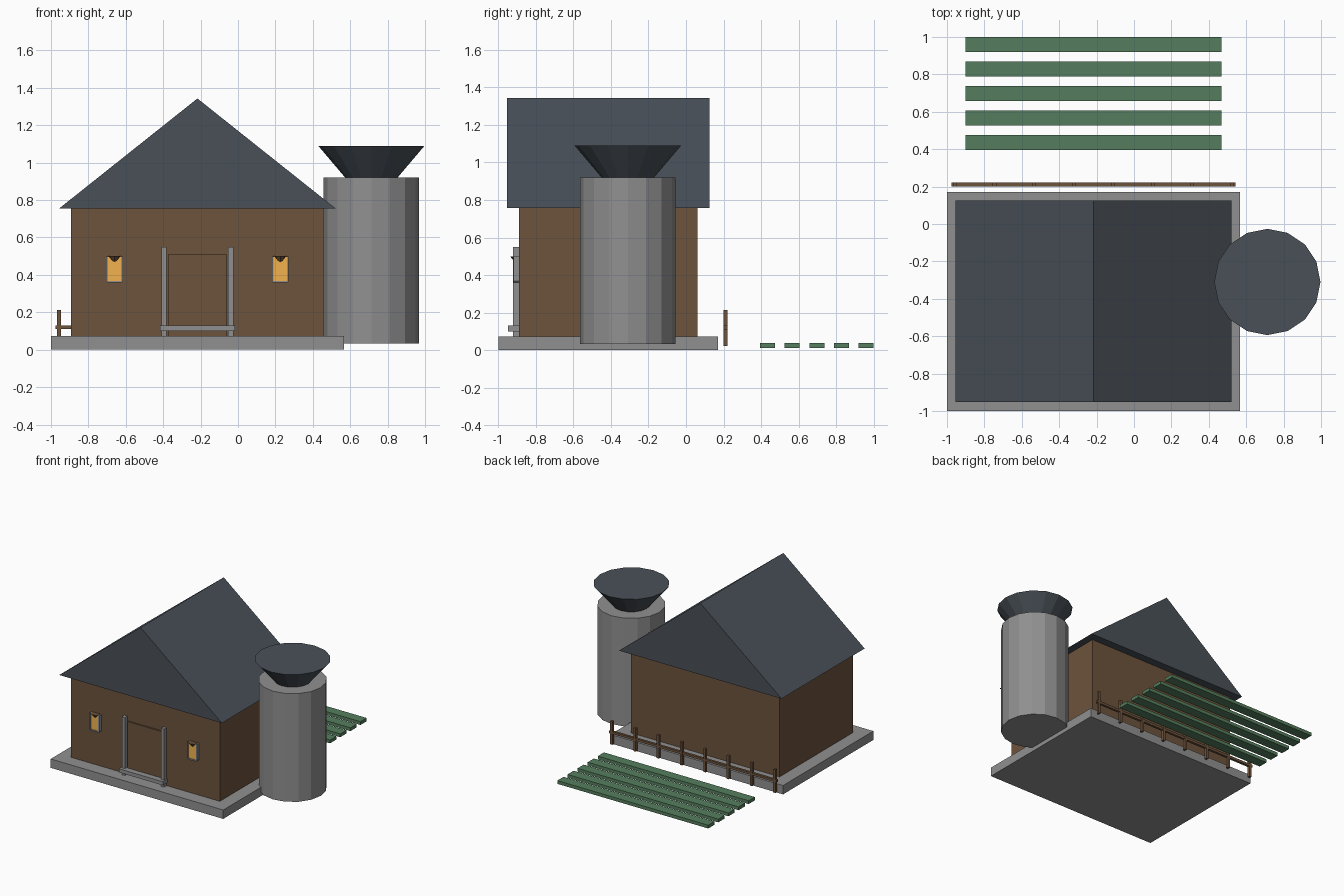
import bpy, bmesh

if "Cube" in bpy.data.objects:
    bpy.data.objects.remove(bpy.data.objects["Cube"])

def material(name, rgb):
    m = bpy.data.materials.new(name)
    m.diffuse_color = (*rgb, 1)
    m.use_nodes = True
    m.node_tree.nodes["Principled BSDF"].inputs["Base Color"].default_value = m.diffuse_color
    return m

STONE = material("stone", (0.28, 0.28, 0.28))
WOOD = material("wood", (0.153, 0.086, 0.046))
SLATE = material("slate", (0.067, 0.081, 0.097))
GREEN = material("crop_green", (0.09, 0.208, 0.11))
GLOW = material("window_glow", (0.89, 0.45, 0.08))

def finish(name, bm, mat):
    bmesh.ops.recalc_face_normals(bm, faces=bm.faces)
    me = bpy.data.meshes.new(name)
    bm.to_mesh(me)
    bm.free()
    ob = bpy.data.objects.new(name, me)
    bpy.context.collection.objects.link(ob)
    me.materials.append(mat)
    return ob

def box(name, x, y, z, mat=STONE):
    """Box from (min, max) ranges."""
    bm = bmesh.new()
    bmesh.ops.create_cube(bm, size=1)
    for v in bm.verts:
        v.co = [r[0] if c < 0 else r[1] for c, r in zip(v.co, (x, y, z))]
    return finish(name, bm, mat)

def extrude_xz(name, pts, y0, y1, mat=STONE):
    """Profile in the x-z plane, extruded along y."""
    bm = bmesh.new()
    face = bm.faces.new([bm.verts.new((x, y0, z)) for x, z in pts])
    out = bmesh.ops.extrude_face_region(bm, geom=[face])["geom"]
    for v in out:
        if isinstance(v, bmesh.types.BMVert):
            v.co.y = y1
    return finish(name, bm, mat)

def cone(name, cx, cy, z0, z1, r0, r1, sides, mat=STONE):
    bm = bmesh.new()
    bmesh.ops.create_cone(bm, cap_ends=True, segments=sides, radius1=r0,
                          radius2=r1, depth=z1 - z0)
    bmesh.ops.remove_doubles(bm, verts=bm.verts, dist=1e-5)
    bmesh.ops.translate(bm, verts=bm.verts, vec=(cx, cy, (z0 + z1) / 2))
    return finish(name, bm, mat)

CX = -0.217  # barn centre line

# Barn
box("foundation", (-1, 0.566), (-1, 0.17), (0, 0.073))
box("barn_walls", (CX - 0.675, CX + 0.675), (-0.89, 0.06), (0.073, 0.757), WOOD)
extrude_xz("gable_roof", [(CX - 0.738, 0.756), (CX + 0.738, 0.756), (CX, 1.343)],
           -0.953, 0.125, SLATE)

# Door with posts and low cross bar
box("door", (CX - 0.155, CX + 0.155), (-0.902, -0.88), (0.073, 0.511), WOOD)
for s, side in ((-1, "left"), (1, "right")):
    px = CX + s * 0.178
    box(f"door_post_{side}", (px - 0.014, px + 0.014), (-0.923, -0.888), (0.073, 0.549))

    # Windows: chamfered U frame, glowing pane, small inverted cone at the top
    wx = CX + s * 0.443
    u = [(-0.045, 0.499), (-0.045, 0.368), (-0.037, 0.358), (0.037, 0.358),
         (0.045, 0.368), (0.045, 0.499), (0.035, 0.499), (0.035, 0.368),
         (-0.035, 0.368), (-0.035, 0.499)]
    extrude_xz(f"window_frame_{side}", [(wx + x, z) for x, z in u], -0.92, -0.885)
    box(f"window_pane_{side}", (wx - 0.036, wx + 0.036), (-0.914, -0.885),
        (0.366, 0.497), GLOW)
    cone(f"window_hood_{side}", wx, -0.902, 0.455, 0.5, 0, 0.036, 8, WOOD)
box("door_cross_bar", (CX - 0.2, CX + 0.2), (-0.95, -0.888), (0.1, 0.13))

# Silo with inverted cone on top
cone("silo", 0.713, -0.31, 0.033, 0.921, 0.255, 0.255, 16)
cone("silo_funnel", 0.713, -0.31, 0.755, 1.09, 0, 0.284, 16, SLATE)

# Back fence
for i in range(8):
    px = CX - 0.74 + i * 1.48 / 7
    box(f"fence_post_{i + 1}", (px - 0.01, px + 0.01), (0.2, 0.222), (0.022, 0.213), WOOD)
box("fence_rail", (CX - 0.76, CX + 0.76), (0.201, 0.221), (0.11, 0.13), WOOD)

# Crop rows
for i in range(5):
    y = 0.435 + i * 0.1312
    box(f"crop_row_{i + 1}", (CX - 0.685, CX + 0.685), (y - 0.04, y + 0.04),
        (0.011, 0.038), GREEN)
